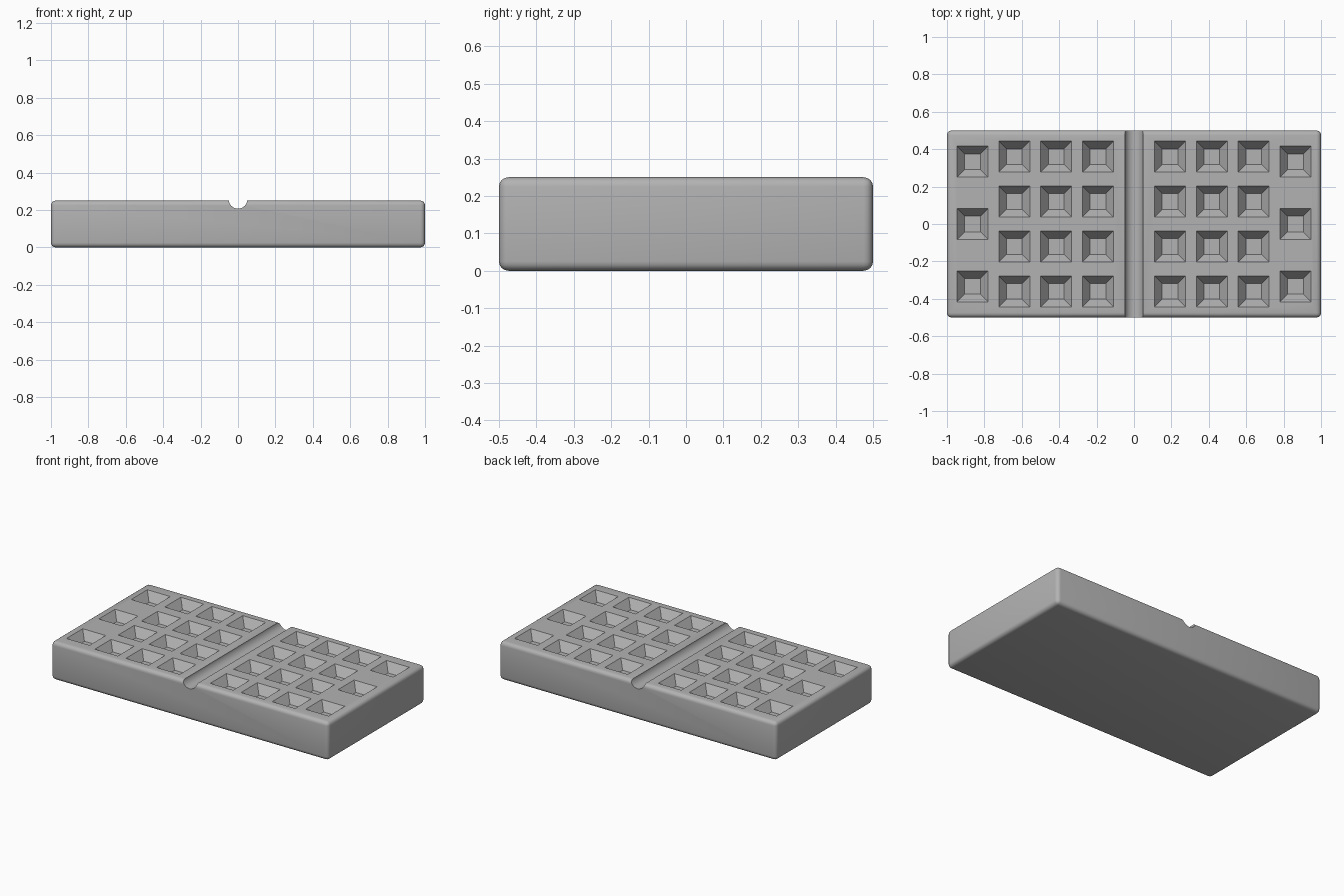
import bpy, bmesh, math
from mathutils import Matrix

old = bpy.data.objects.get("Cube")
if old:
    bpy.data.objects.remove(old, do_unlink=True)

W, D, H = 2.0, 1.0, 0.25          # block size
PIT, FLOOR, DEPTH = 0.083, 0.042, 0.055   # half widths and depth of a pit

grey = bpy.data.materials.new("plain_grey")
grey.use_nodes = True
colour = (0.45, 0.45, 0.45, 1)
grey.diffuse_color = colour
grey.node_tree.nodes["Principled BSDF"].inputs["Base Color"].default_value = colour


def new_object(name, bm):
    bmesh.ops.recalc_face_normals(bm, faces=bm.faces)
    mesh = bpy.data.meshes.new(name)
    bm.to_mesh(mesh)
    bm.free()
    mesh.materials.append(grey)
    obj = bpy.data.objects.new(name, mesh)
    bpy.context.collection.objects.link(obj)
    return obj


def add_pit(bm, x, y):
    """Upside-down square frustum, carried a little above the top face."""
    over = 0.02
    top = PIT + over * (PIT - FLOOR) / DEPTH
    place = Matrix.Translation((x, y, H + (over - DEPTH) / 2)) @ Matrix.Rotation(math.pi / 4, 4, 'Z')
    bmesh.ops.create_cone(bm, cap_ends=True, segments=4, radius1=FLOOR * math.sqrt(2),
                          radius2=top * math.sqrt(2), depth=DEPTH + over, matrix=place)


# Rounded block
bm = bmesh.new()
bmesh.ops.create_cube(bm, size=1, matrix=Matrix.Translation((0, 0, H / 2)) @ Matrix.Diagonal((W, D, H, 1)))
bmesh.ops.bevel(bm, geom=bm.edges[:], offset=0.025, segments=4, profile=0.5, affect='EDGES')
block = new_object("pitted_block", bm)

# Pits: three inner columns of four and one outer column of three per half
bm = bmesh.new()
for side in (-1, 1):
    for x in (0.193, 0.416, 0.64):
        for y in (-0.36, -0.12, 0.12, 0.36):
            add_pit(bm, side * x, y)
    for y in (-0.333, 0, 0.333):
        add_pit(bm, side * 0.863, y)
pits = new_object("pit_cutter", bm)

# Round groove across the middle
bm = bmesh.new()
bmesh.ops.create_cone(bm, cap_ends=True, segments=32, radius1=0.05, radius2=0.05, depth=D + 0.2,
                      matrix=Matrix.Translation((0, 0, H + 0.007)) @ Matrix.Rotation(math.pi / 2, 4, 'X'))
groove = new_object("groove_cutter", bm)

# Cut, then drop the cutters
bpy.context.view_layer.objects.active = block
block.select_set(True)
for cutter in (pits, groove):
    cutter.hide_render = True
    mod = block.modifiers.new(cutter.name, 'BOOLEAN')
    mod.operation, mod.solver, mod.object = 'DIFFERENCE', 'EXACT', cutter
    bpy.ops.object.modifier_apply(modifier=mod.name)
    bpy.data.objects.remove(cutter, do_unlink=True)

bpy.ops.object.shade_smooth_by_angle(angle=math.radians(30))
